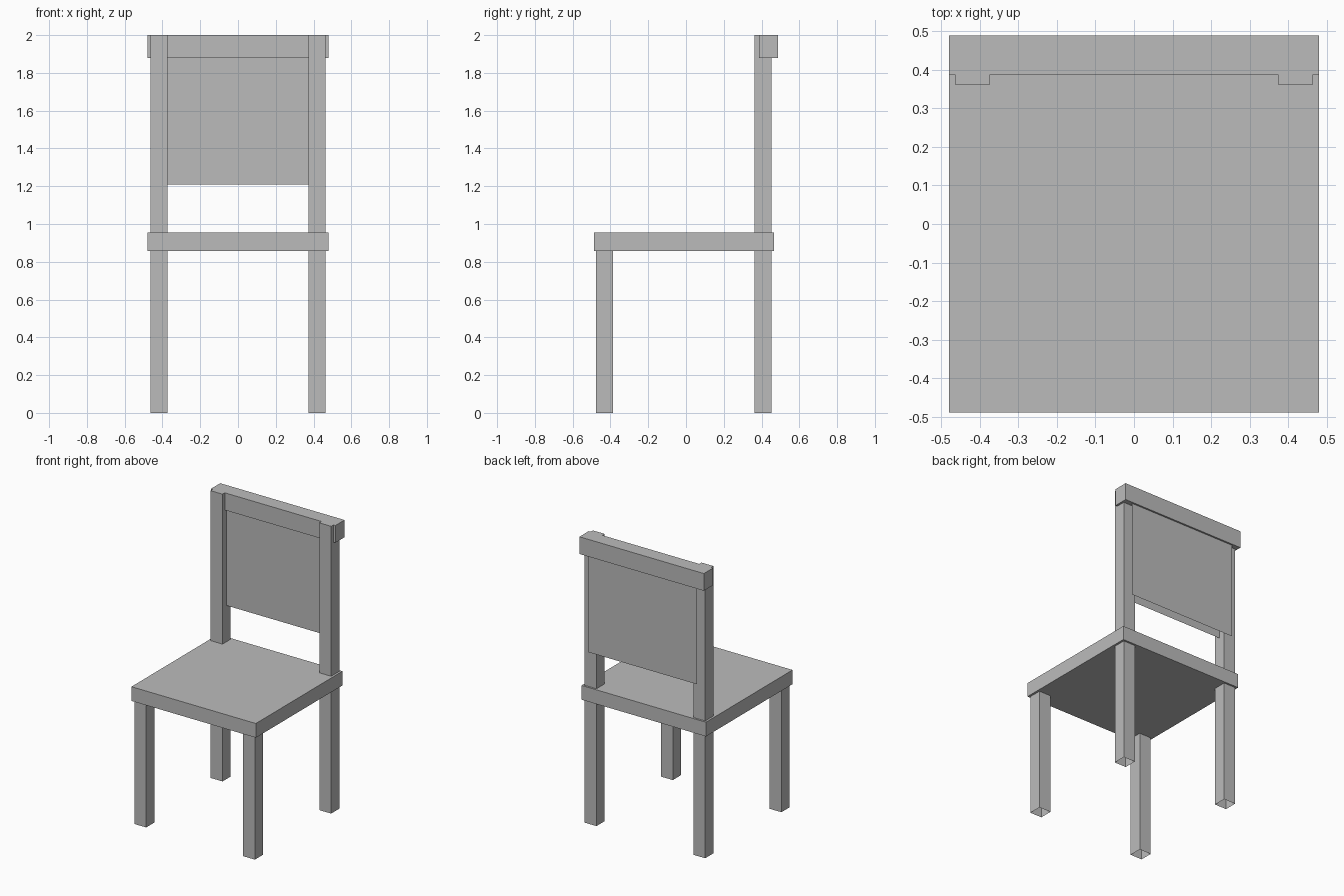
import bpy
import bmesh
from mathutils import Vector

cube = bpy.data.objects.get("Cube")
if cube:
    bpy.data.objects.remove(cube, do_unlink=True)

grey = bpy.data.materials.new("plain_grey")
grey.use_nodes = True
COLOUR = (0.5, 0.5, 0.5, 1)
grey.diffuse_color = COLOUR
grey.node_tree.nodes["Principled BSDF"].inputs["Base Color"].default_value = COLOUR


def box(name, low, high, drop=None):
    """Box between two corners; drop(normal) picks faces to leave open."""
    low, high = Vector(low), Vector(high)
    bm = bmesh.new()
    bmesh.ops.create_cube(bm, size=1)
    for v in bm.verts:
        v.co = (low + high) / 2 + v.co * (high - low)
    bm.normal_update()
    if drop:
        open_faces = [f for f in bm.faces if drop(f.normal)]
        bmesh.ops.delete(bm, geom=open_faces, context='FACES')
    mesh = bpy.data.meshes.new(name)
    bm.to_mesh(mesh)
    bm.free()
    mesh.materials.append(grey)
    obj = bpy.data.objects.new(name, mesh)
    bpy.context.collection.objects.link(obj)
    return obj


SEAT_BOTTOM, SEAT_TOP = 0.857, 0.956
RAIL_BOTTOM, TOP = 1.88, 2.0
LEG_IN, LEG_OUT = 0.373, 0.464


def open_bottom(n):
    return n.z < -0.5


# Legs are hollow at the floor; the back pair run up as posts
for side, s in (("left", 1), ("right", -1)):
    x0, x1 = sorted((s * LEG_IN, s * LEG_OUT))
    box("front_leg_" + side, (x0, -0.477, 0), (x1, -0.387, SEAT_BOTTOM), open_bottom)
    box("back_post_" + side, (x0, 0.362, 0), (x1, 0.452, TOP), open_bottom)

# Seat slab
box("seat", (-0.479, -0.488, SEAT_BOTTOM), (0.479, 0.465, SEAT_TOP))

# Top rail across the posts
box("top_rail", (-0.479, 0.387, RAIL_BOTTOM), (0.479, 0.488, TOP))

# Backrest: a front and a back sheet, open around the edges
box("backrest_panel", (-0.418, 0.406, 1.208), (0.418, 0.476, RAIL_BOTTOM),
    lambda n: abs(n.y) < 0.5)
